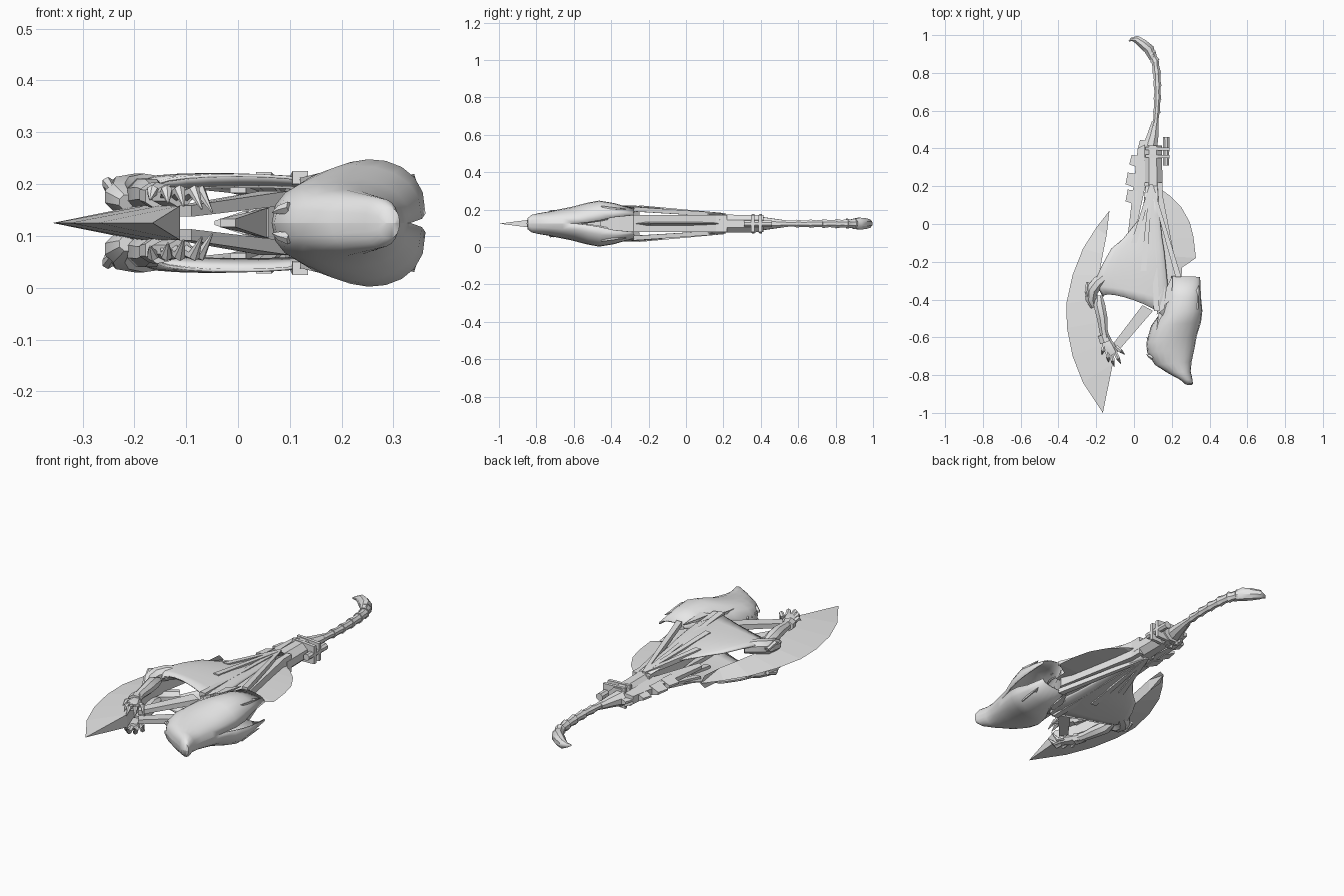
import bpy, bmesh, math
from mathutils import Vector

if "Cube" in bpy.data.objects:
    bpy.data.objects.remove(bpy.data.objects["Cube"])

MID = 0.125  # height of the symmetry plane
grey = bpy.data.materials.new("bone_grey")
grey.diffuse_color = (0.8, 0.8, 0.8, 1)
grey.use_nodes = True
grey.node_tree.nodes["Principled BSDF"].inputs["Base Color"].default_value = grey.diffuse_color


def make(name, verts, faces, mirror=False, smooth=None, thick=0):
    me = bpy.data.meshes.new(name)
    me.from_pydata([tuple(v) for v in verts], [], faces)
    bm = bmesh.new()
    bm.from_mesh(me)
    bmesh.ops.remove_doubles(bm, verts=bm.verts, dist=1e-5)
    bmesh.ops.recalc_face_normals(bm, faces=bm.faces)
    if thick:  # sheets face outward
        if sum(f.normal.z for f in bm.faces) < 0:
            bmesh.ops.reverse_faces(bm, faces=bm.faces)
    bm.to_mesh(me)
    bm.free()
    me.materials.append(grey)
    ob = bpy.data.objects.new(name, me)
    ob.location.z = MID
    bpy.context.collection.objects.link(ob)
    if thick:
        m = ob.modifiers.new("thickness", 'SOLIDIFY')
        m.thickness, m.offset = thick, -1
    if mirror:
        m = ob.modifiers.new("mirror", 'MIRROR')
        m.use_axis = (False, False, True)
    if smooth:
        bpy.ops.object.select_all(action='DESELECT')
        ob.select_set(True)
        bpy.context.view_layer.objects.active = ob
        bpy.ops.object.shade_smooth_by_angle(angle=math.radians(smooth))
    return ob


def sheet(name, rows, n=10, power=0.8, thick=0.006):
    """Arched skin; row = x0, y0, x1, y1, left height, bulge, right height, forward bow."""
    verts = []
    for x0, y0, x1, y1, hl, hm, hr, bow in rows:
        for i in range(n + 1):
            a = math.pi * i / n
            t = (1 - math.cos(a)) / 2
            s = max(0, math.sin(a))
            z = hl * (1 - t) + hr * t + hm * s ** power
            verts.append((x0 + (x1 - x0) * t, y0 + (y1 - y0) * t + bow * s, z))
    w = n + 1
    faces = [(r * w + i, r * w + i + 1, r * w + w + i + 1, r * w + w + i)
             for r in range(len(rows) - 1) for i in range(n)]
    return make(name, verts, faces, True, 50, thick)


def tube(name, path, n=8, flat=1.0, mirror=False, smooth=40):
    """Round limb; path point = x, y, z, radius."""
    pts = [Vector(p[:3]) for p in path]
    verts, faces = [], []
    for k, p in enumerate(pts):
        d = (pts[min(k + 1, len(pts) - 1)] - pts[max(k - 1, 0)]).normalized()
        side = d.cross(Vector((0, 0, 1))).normalized()
        up = side.cross(d)
        for i in range(n):
            a = 2 * math.pi * (i + 0.5) / n
            verts.append(p + path[k][3] * (side * math.cos(a) + up * math.sin(a) * flat))
    for k in range(len(pts) - 1):
        for i in range(n):
            j = (i + 1) % n
            faces.append((k * n + i, k * n + j, k * n + n + j, k * n + n + i))
    faces += [tuple(range(n)), tuple(range(len(verts) - n, len(verts)))]
    return make(name, verts, faces, mirror, smooth)


def prism(name, outline, lo, hi, mirror=False):
    """Flat outline; lo and hi are heights, or one height per corner."""
    n = len(outline)
    lo = lo if isinstance(lo, list) else [lo] * n
    hi = hi if isinstance(hi, list) else [hi] * n
    verts = [(x, y, z) for (x, y), z in zip(outline, lo)]
    verts += [(x, y, z) for (x, y), z in zip(outline, hi)]
    faces = [tuple(range(n)), tuple(range(n, 2 * n))]
    faces += [(i, (i + 1) % n, (i + 1) % n + n, i + n) for i in range(n)]
    return make(name, verts, faces, mirror)


def blade(name, edge, spine, t):
    """Wedge from a sharp outer edge to a thick inner spine."""
    n = len(edge)
    verts = [(x, y, 0) for x, y in edge]
    for s in (t, -t):
        for i, (x, y) in enumerate(spine):
            verts.append((x, y, s * (0 if i == n - 1 else 1)))
    faces = []
    for i in range(n - 1):
        faces += [(i, i + 1, n + i + 1, n + i), (i, i + 1, 2 * n + i + 1, 2 * n + i),
                  (n + i, n + i + 1, 2 * n + i + 1, 2 * n + i)]
    faces.append((0, n, 2 * n))
    return make(name, verts, faces)


# Cutting blades
blade("large_blade",
      [(-.13, .07), (-.2, -.02), (-.27, -.13), (-.325, -.27), (-.358, -.42), (-.355, -.55),
       (-.325, -.7), (-.27, -.84), (-.165, -1)],
      [(-.135, .04), (-.145, -.06), (-.165, -.16), (-.185, -.27), (-.195, -.4), (-.18, -.52),
       (-.15, -.63), (-.112, -.74), (-.165, -1)], .033)
blade("small_blade",
      [(.12, .2), (.19, .15), (.25, .09), (.295, .01), (.315, -.07), (.328, -.18), (.255, -.23), (.25, -.3)],
      [(.1, .2), (.11, .14), (.13, .07), (.15, 0), (.17, -.08), (.19, -.17), (.2, -.22), (.22, -.3)], .012)

# Flat arched wing skins on both sides
sheet("wing_skin", [
    (.06, .2, .125, .2, .045, .008, .045, 0),
    (.045, .05, .135, .05, .055, .008, .055, 0),
    (-.06, -.08, .15, -.08, .066, .01, .062, 0),
    (-.12, -.13, .16, -.14, .076, .014, .066, 0),
    (-.165, -.21, .17, -.23, .08, .018, .07, 0),
    (-.198, -.28, .18, -.33, .078, .022, .07, .01),
    (-.19, -.34, .19, -.42, .075, .023, .07, .025),
    (-.165, -.385, .16, -.5, .07, .025, .07, .04)])
# Inner lip rolled under the front edge of each wing
sheet("wing_lip", [
    (-.165, -.383, .16, -.498, .07, .024, .07, .04),
    (-.16, -.36, .16, -.46, .058, .012, .06, .04)], thick=.004)

# Beaked hood, open and split at the back
sheet("hood", [
    (.285, -.852, .305, -.852, 0, 0, 0, 0),
    (.27, -.848, .312, -.845, 0, .03, 0, 0),
    (.245, -.825, .31, -.825, 0, .047, 0, 0),
    (.18, -.79, .3, -.78, 0, .056, 0, 0),
    (.11, -.745, .305, -.73, 0, .064, 0, 0),
    (.07, -.68, .32, -.66, 0, .078, 0, 0),
    (.065, -.63, .333, -.59, 0, .09, 0, 0),
    (.09, -.54, .355, -.52, 0, .107, .008, 0),
    (.14, -.47, .362, -.46, .01, .109, .018, 0),
    (.165, -.38, .355, -.39, .03, .078, .034, 0),
    (.2, -.275, .35, -.28, .06, .026, .045, 0)], power=.82)

# Ragged scale plates along the side of the hood
for i, (x, y, z) in enumerate([(.12, -.42, .092), (.16, -.37, .095), (.12, -.5, .082), (.3, -.42, .09)]):
    prism(f"hood_scale_{i}", [(x, y - .06), (x + .04, y - .03), (x + .045, y + .1), (x + .01, y + .03)],
          [z - .015, z - .01, z - .015, z - .015], [z - .005, z + .005, z - .012, z], True)
# Small teeth along the edge of the hood
for i in range(4):
    y = -.71 + i * .03
    tube(f"tooth_{i}", [(.1, y, .03, .012), (.08, y + .012, .025, .009), (.066, y + .02, .02, .001)], 5, 1, True)

# Central spar, side rail and fan of ribs
prism("central_spar", [(.055, .22), (.15, .22), (.15, .16), (.235, -.28), (.19, -.36), (.14, -.46), (.1, -.2)],
      -.045, .045)
prism("side_rail", [(.055, .42), (.02, .4), (.0, .22), (-.035, -.08), (-.005, -.1), (.06, .2)],
      [-.035, -.02, -.012, -.008, -.008, -.03], [.035, .02, .012, .008, .008, .03])
for i, (x, y, z) in enumerate([(.0, -.1, .083), (.05, -.25, .098), (.12, -.46, .1), (.235, -.28, .09)]):
    prism(f"rib_{i}", [(.083, .21), (.1, .21), (x + .015, y), (x - .015, y)],
          [.035, .035, z - .025, z - .025], [.056, .056, z, z], True)

# Struts joining the body to the large blade
prism("strut", [(.045, -.43), (.1, -.46), (-.09, -.68), (-.115, -.64)],
      [.035, .035, .012, .012], [.062, .062, .034, .034], True)

# Clawed arms holding the blade
tube("upper_arm", [(-.14, -.27, .06, .03), (-.19, -.31, .062, .036), (-.222, -.35, .056, .036),
                   (-.23, -.4, .05, .029), (-.215, -.44, .04, .016)], 8, 1, True)
tube("forearm", [(-.185, -.38, .05, .018), (-.183, -.43, .055, .033), (-.168, -.5, .057, .03),
                 (-.162, -.56, .055, .024), (-.15, -.62, .052, .024)], 8, 1, True)
tube("wrist_cuff", [(-.165, -.585, .054, .03), (-.15, -.625, .052, .034)], 7, .8, True, None)
tube("palm", [(-.15, -.61, .052, .022), (-.135, -.65, .052, .036), (-.112, -.69, .05, .03)], 7, .6, True)
fingers = [(-.16, -.65, -.17, -.69), (-.14, -.68, -.135, -.73), (-.12, -.69, -.105, -.755),
           (-.1, -.68, -.07, -.74), (-.095, -.65, -.05, -.69)]
for i, (x0, y0, x1, y1) in enumerate(fingers):
    tube(f"finger_{i}", [(x0, y0, .054, .012), ((x0 + x1) / 2, (y0 + y1) / 2, .062, .012),
                         (x1, y1, .045 - .006 * i, .002)], 6, 1, True)
for i in range(3):
    x = -.245 + i * .02
    tube(f"knuckle_{i}", [(x, -.31, .06, .01), (x - .006, -.36, .077 - i * .006, .012),
                          (x + .012, -.43, .05, .004)], 6, 1, True)

# Grip block with taper into the tail
tube("grip_block", [(.1, .18, 0, .055), (.1, .415, 0, .052)], 8, .95, smooth=None)
tube("grip_collar", [(.085, .41, 0, .042), (.1, .47, 0, .032), (.112, .54, 0, .02)], 8, .9)

# Side peg with straps
tube("side_peg", [(.17, .31, 0, .017), (.17, .46, 0, .019)], 8, 1)
for i, y in enumerate((.36, .4)):
    prism(f"strap_{i}", [(.06, y - .007), (.188, y - .012), (.188, y + .006), (.06, y + .007)],
          [-.052, -.045, -.045, -.052], [.052, .045, .045, .052])

# Jagged wedge fins on the rail
for i, (x, y, s) in enumerate([(-.045, .12, .062), (-.045, .21, .062), (-.025, .315, .05), (.02, .4, .045)]):
    prism(f"rail_fin_{i}", [(x, y), (x + .06, y - .02), (x + .065, y + s * .9), (x + .012, y + s)],
          [-.004, -.024, -.024, -.006], [.004, .024, .024, .006])

# Segmented curling tail
spine = [(.112, .52), (.12, .59), (.124, .66), (.124, .73), (.12, .8), (.112, .86), (.095, .9), (.07, .935)]
for i, (a, b) in enumerate(zip(spine, spine[1:])):
    r = .017 + .0012 * i
    mid = ((a[0] + b[0]) / 2, (a[1] + b[1]) / 2)
    tube(f"tail_segment_{i}", [(*a, 0, r * 1.15), (*mid, 0, r * .9), (b[0], b[1] + .004, 0, r)], 8, 1.1)
tube("tail_tip", [(.1, .875, 0, .02), (.08, .925, 0, .03), (.045, .955, 0, .027), (.012, .978, 0, .021),
                  (-.012, .978, 0, .01), (-.028, .968, 0, .003)], 8, 1.15)
